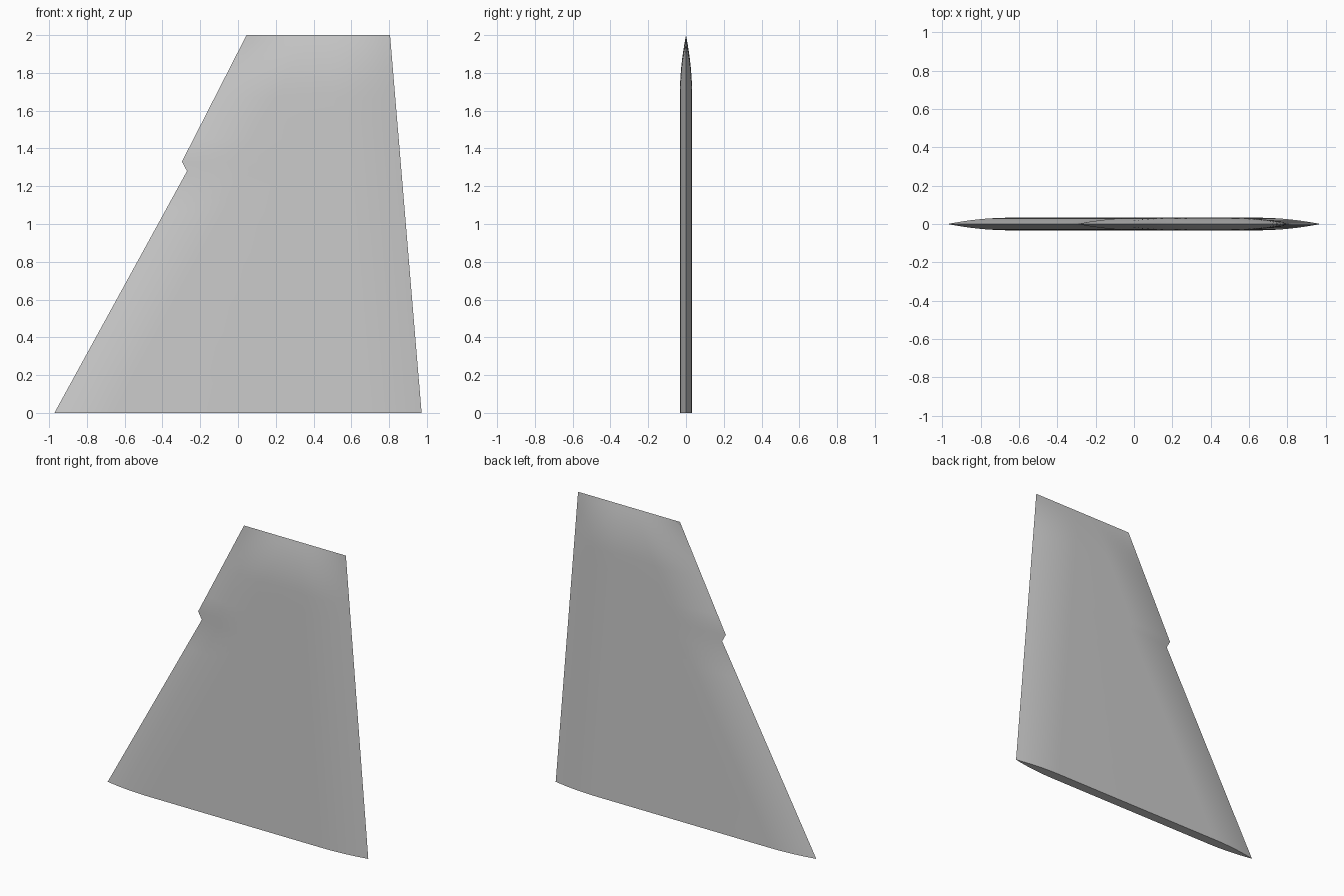
import bpy, bmesh, math

cube = bpy.data.objects.get("Cube")
if cube:
    bpy.data.objects.remove(cube, do_unlink=True)

HALF = 0.033      # half thickness of the fin
TAPER = 0.33      # width of the rounded band along each edge
HEIGHT = 2.0

# Leading edge outline (x, z), with the small notch
LEADING = [(-0.972, 0.0), (-0.27, 1.28), (-0.297, 1.33), (0.045, HEIGHT)]


def lead_x(z):
    for (x0, z0), (x1, z1) in zip(LEADING, LEADING[1:]):
        if z <= z1:
            return x0 + (x1 - x0) * (z - z0) / (z1 - z0)
    return LEADING[-1][0]


def trail_x(z):
    return 0.972 - 0.167 * z / HEIGHT


def swell(d):
    """Parabolic rise from a thin edge to full thickness."""
    return 1 - (1 - min(d / TAPER, 1)) ** 2


# Rows up the span and steps across the rounded bands
STEPS = 8
band = [TAPER * i / STEPS for i in range(STEPS + 1)]
rows = [1.28 * i / 6 for i in range(7)] + [1.33, 1.45, 1.56]
rows += [HEIGHT - d for d in reversed(band)]


def section(z):
    a, b = lead_x(z), trail_x(z)
    xs = [a + d for d in band] + [(a + b) / 2] + [b - d for d in reversed(band)]
    return [(x, HALF * swell(x - a) * swell(b - x) * swell(HEIGHT - z)) for x in xs]


# Fin: two mirrored skins that meet along the edges
bm = bmesh.new()
foot = []
for side in (-1, 1):
    grid = [[bm.verts.new((x, side * y, z)) for x, y in section(z)] for z in rows]
    foot.append(grid[0])
    for low, high in zip(grid, grid[1:]):
        for i in range(len(low) - 1):
            bm.faces.new((low[i], low[i + 1], high[i + 1], high[i]))

# Flat root face
front, back = foot
for i in range(len(front) - 1):
    bm.faces.new((front[i], front[i + 1], back[i + 1], back[i]))
bmesh.ops.remove_doubles(bm, verts=bm.verts, dist=0.00005)
bmesh.ops.recalc_face_normals(bm, faces=bm.faces)

mesh = bpy.data.meshes.new("fin")
bm.to_mesh(mesh)
bm.free()
fin = bpy.data.objects.new("fin", mesh)
bpy.context.collection.objects.link(fin)

# Plain grey
grey = bpy.data.materials.new("plain grey")
grey.use_nodes = True
color = (0.6, 0.6, 0.6, 1)
grey.diffuse_color = color
grey.node_tree.nodes["Principled BSDF"].inputs["Base Color"].default_value = color
mesh.materials.append(grey)

# Smooth skins, crisp edges
bpy.ops.object.select_all(action="DESELECT")
fin.select_set(True)
bpy.context.view_layer.objects.active = fin
bpy.ops.object.shade_smooth_by_angle(angle=math.radians(18))
